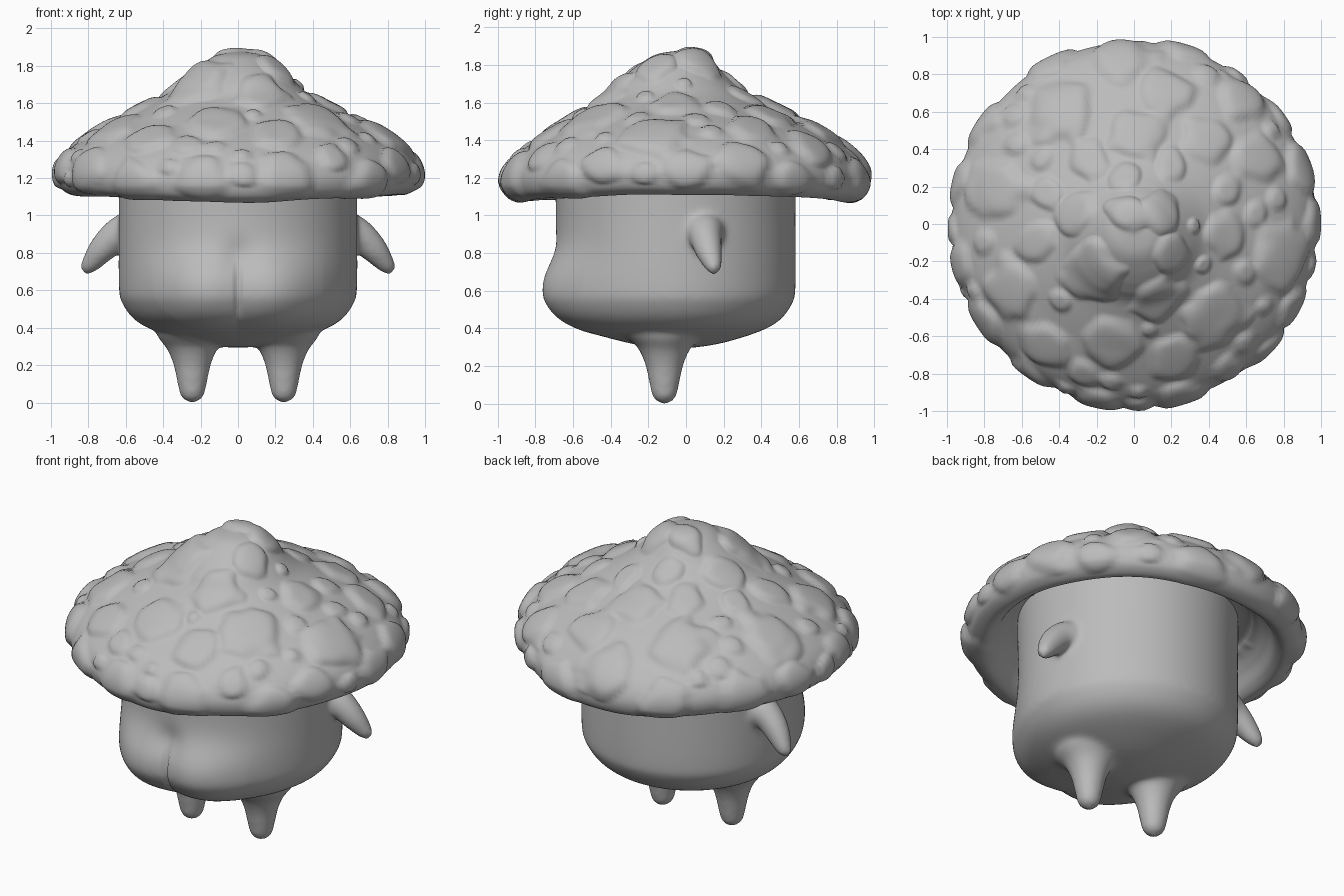
import bpy, bmesh, math, random
from mathutils import Vector, noise, kdtree

random.seed(7)
if "Cube" in bpy.data.objects:
    bpy.data.objects.remove(bpy.data.objects["Cube"])

grey = bpy.data.materials.new("clay grey")
grey.use_nodes = True
grey.diffuse_color = (0.5, 0.5, 0.5, 1)
grey.node_tree.nodes["Principled BSDF"].inputs["Base Color"].default_value = (0.5, 0.5, 0.5, 1)


def resample(points, steps):
    """Smooth curve through the points of a profile."""
    pts = [Vector(p) for p in points]
    pts = [pts[0]] + pts + [pts[-1]]
    out = []
    for a, b, c, d in zip(pts, pts[1:], pts[2:], pts[3:]):
        for i in range(steps):
            t = i / steps
            out.append(b + (c - a) * (t / 2) + (a * 2 - b * 5 + c * 4 - d) * (t * t / 2)
                       + (b * 3 - a - c * 3 + d) * (t ** 3 / 2))
    return out + [pts[-1]]


def lathe(name, points, steps, segments, centre=(0, 0)):
    """Closed turned shape; the profile runs from the top of the axis to the bottom."""
    bm = bmesh.new()
    rings = []
    for r, z in resample(points, steps):
        if r < 0.001:
            rings.append([bm.verts.new((centre[0], centre[1], z))] * segments)
        else:
            angles = [math.tau * i / segments for i in range(segments)]
            rings.append([bm.verts.new((centre[0] + r * math.cos(a),
                                        centre[1] + r * math.sin(a), z)) for a in angles])
    for top, low in zip(rings, rings[1:]):
        for i in range(segments):
            j = (i + 1) % segments
            corners = list(dict.fromkeys((top[i], low[i], low[j], top[j])))
            if len(corners) > 2:
                bm.faces.new(corners)
    mesh = bpy.data.meshes.new(name)
    bm.to_mesh(mesh)
    bm.free()
    obj = bpy.data.objects.new(name, mesh)
    bpy.context.collection.objects.link(obj)
    return obj


def select(objects):
    bpy.ops.object.select_all(action='DESELECT')
    for o in objects:
        o.select_set(True)
    bpy.context.view_layer.objects.active = objects[0]


def finish(obj):
    obj.data.materials.clear()
    obj.data.materials.append(grey)
    obj.data.polygons.foreach_set("use_smooth", [True] * len(obj.data.polygons))
    obj.data.update()


def ramp(value, low, high):
    return min(1, max(0, (value - low) / (high - low)))


def arm(side):
    """Tapered tube bending down and outwards."""
    path = [(0.5, 0.1, 0.92, 0.11), (0.6, 0.1, 0.91, 0.105), (0.665, 0.105, 0.88, 0.088),
            (0.73, 0.12, 0.815, 0.075), (0.782, 0.14, 0.75, 0.056),
            (0.807, 0.148, 0.715, 0.042), (0.82, 0.15, 0.685, 0.015)]
    curve = bpy.data.curves.new("arm", 'CURVE')
    curve.dimensions = '3D'
    curve.bevel_depth = 1
    curve.bevel_resolution = 5
    curve.use_fill_caps = True
    spline = curve.splines.new('POLY')
    samples = resample(path, 4)
    spline.points.add(len(samples) - 1)
    for point, (x, y, z, r) in zip(spline.points, samples):
        point.co = (side * x, y, z, 1)
        point.radius = r
    obj = bpy.data.objects.new("arm", curve)
    bpy.context.collection.objects.link(obj)
    select([obj])
    bpy.ops.object.convert(target='MESH')
    return bpy.context.object


# Body: trunk, legs and arms fused into one soft skin
trunk = lathe("body", [(0, 1.4), (0.58, 1.4), (0.637, 1.36), (0.637, 1.0), (0.637, 0.62),
                       (0.618, 0.53), (0.555, 0.445), (0.45, 0.385), (0.26, 0.325), (0.1, 0.298),
                       (0, 0.295)], 5, 96, (0, -0.055))
leg_profile = [(0, 0.43), (0.12, 0.42), (0.188, 0.365), (0.165, 0.325), (0.132, 0.28),
               (0.1, 0.2), (0.079, 0.1), (0.058, 0.025), (0, -0.008)]
limbs = [lathe("leg", leg_profile, 4, 32, (s * 0.245, -0.115)) for s in (-1, 1)]
limbs += [arm(s) for s in (-1, 1)]
select([trunk] + limbs)
bpy.ops.object.join()
remesh = trunk.modifiers.new("fuse", 'REMESH')
remesh.mode = 'VOXEL'
remesh.voxel_size = 0.014
soften = trunk.modifiers.new("soften", 'SMOOTH')
soften.iterations = 22
for name in ("fuse", "soften"):
    bpy.ops.object.modifier_apply(modifier=name)

# Belly: two rounded lobes with a crease between them
for v in trunk.data.vertices:
    x, y, z = v.co
    if y < -0.1 and z > 0.3:
        front = ramp(-y, 0.1, 0.5) * ramp(z, 0.3, 0.38)
        spread = 0.29 if abs(x) > 0.23 else 0.27
        lobe = math.exp(-((abs(x) - 0.23) / spread) ** 2)
        height = math.exp(-(abs(z - 0.57) / (0.21 if z > 0.57 else 0.27)) ** 2.6)
        crease = 0.025 * math.exp(-(x / 0.011) ** 2) * math.exp(-((z - 0.59) / 0.13) ** 4)
        dimple = 0.025 * math.exp(-(x / 0.09) ** 2 - ((z - 0.78) / 0.09) ** 2)
        v.co.y -= front * (0.098 * lobe * height - crease - dimple)
finish(trunk)

# Cap: turned dome with a pointed crown and a hollow underside
cap = lathe("mushroom_cap", [(0, 1.88), (0.12, 1.86), (0.2, 1.805), (0.28, 1.73), (0.37, 1.65),
                             (0.47, 1.595), (0.61, 1.53), (0.76, 1.455), (0.88, 1.375),
                             (0.95, 1.3), (0.975, 1.22), (0.95, 1.145), (0.88, 1.108),
                             (0.82, 1.135), (0.77, 1.21), (0.7, 1.28), (0.58, 1.32),
                             (0, 1.33)], 9, 220)
verts = cap.data.vertices
for v in verts:
    x, y, z = v.co
    # The rim droops at front and back, and the crown leans forwards
    v.co.z -= 0.05 * y * y * (y * y / max(x * x + y * y, 0.001))
    v.co.y -= 0.06 * ramp(z, 1.5, 1.7) * (1 - 0.6 * ramp(z, 1.75, 1.9))
    v.co += noise.noise_vector(v.co * 2.5) * 0.01
cap.data.update()

# Warts: large ones at chosen spots, smaller ones scattered in the gaps
tree = kdtree.KDTree(len(verts))
for v in verts:
    tree.insert(v.co, v.index)
tree.balance()
skin = [v for v in verts if v.normal.z > -0.4 and v.co.z > 1.13 and v.co.xy.length > 0.05]
large = [(0, 0.48, 0.16), (-0.39, 0.6, 0.18), (0.4, 0.46, 0.14), (-0.04, 0.06, 0.12),
         (0.15, 0.08, 0.13), (-0.3, 0.07, 0.13), (-0.22, -0.26, 0.2), (0.2, -0.17, 0.12),
         (0.42, -0.5, 0.19), (-0.12, -0.64, 0.17), (-0.66, -0.35, 0.17), (0.8, -0.16, 0.18),
         (-0.74, 0.2, 0.18), (-0.08, 0.88, 0.18), (0.66, 0.34, 0.15), (0.48, -0.05, 0.13)]
warts = []
for x, y, r in large:
    spot = min(skin, key=lambda v: (v.co.xy - Vector((x, y))).length - v.co.z * 0.02)
    warts.append((spot.co.copy(), r))
for r in (0.15, 0.12, 0.095, 0.07, 0.05):
    for attempt in range(400):
        spot = random.choice(skin).co
        if random.random() < spot.xy.length and all(
                (spot - c).length > 0.95 * (r + q) for c, q in warts):
            warts.append((spot.copy(), r))

lift = [0.0] * len(verts)
for centre, r in warts:
    shift = noise.noise_vector(centre * 9)
    for co, index, dist in tree.find_range(centre, r * 1.4):
        d = dist / r * (1 + 0.4 * noise.noise(co * 8 + shift * 3))
        if d < 1:
            bump = (0.014 + 0.1 * r) * (1 - d ** 5) ** 1.4
            lift[index] = max(lift[index], bump * ramp(co.z, 1.06, 1.16))
normals = [v.normal.copy() for v in verts]
for v, n, h in zip(verts, normals, lift):
    v.co += n * h
finish(cap)
